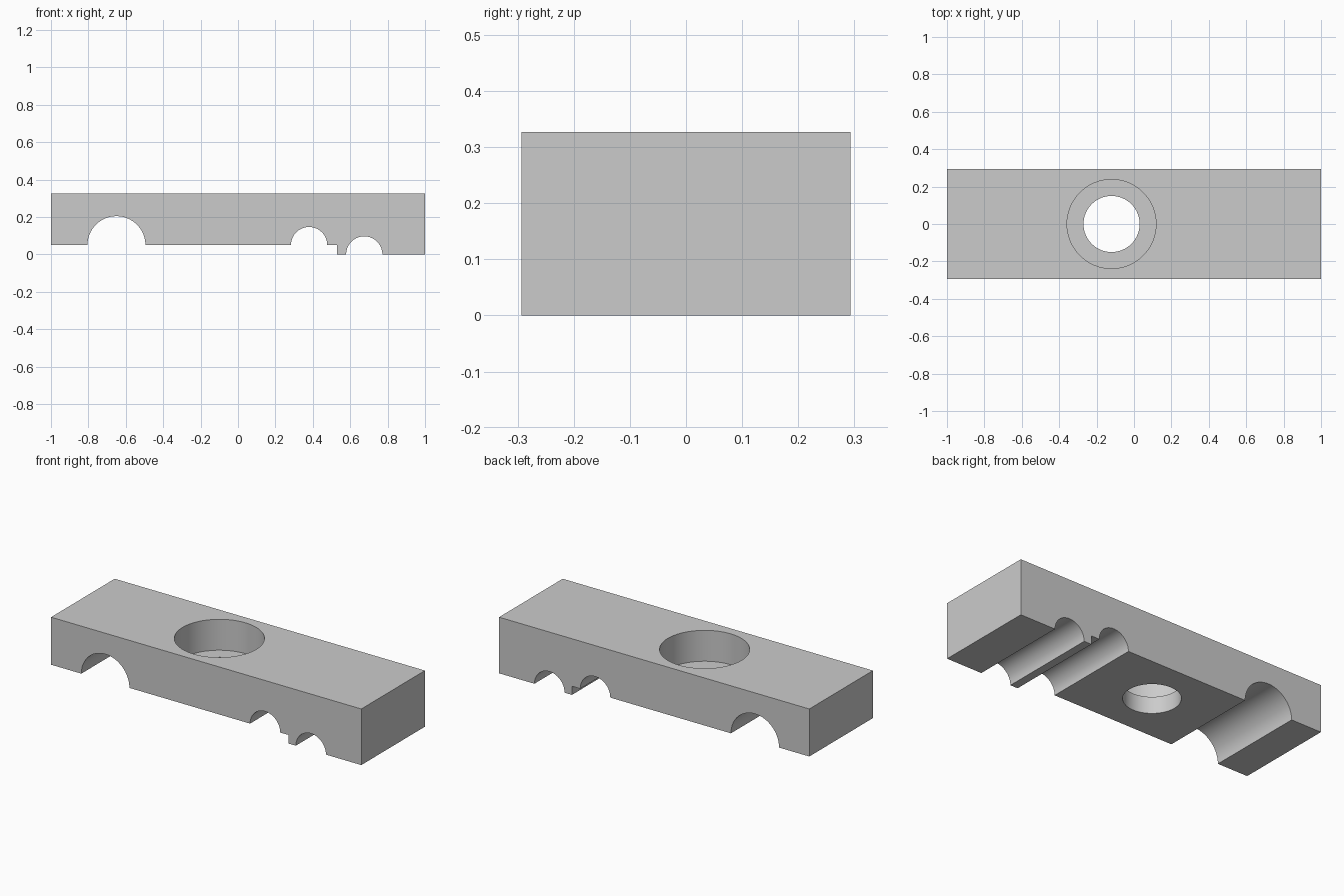
import bpy, bmesh, math

if "Cube" in bpy.data.objects:
    bpy.data.objects.remove(bpy.data.objects["Cube"], do_unlink=True)

HALF_DEPTH, HEIGHT, STEP = 0.293, 0.327, 0.05
HOLE_X, SEAT_Z = -0.12, 0.147


def grey_material():
    mat = bpy.data.materials.new("light grey")
    color = (0.6, 0.6, 0.6, 1)
    mat.use_nodes = True
    mat.diffuse_color = color
    mat.node_tree.nodes["Principled BSDF"].inputs["Base Color"].default_value = color
    return mat


def arch(x, z, radius, steps=32):
    """Half-round groove, from its left foot to its right foot."""
    angles = [math.pi * (1 - i / steps) for i in range(steps + 1)]
    return [(x + radius * math.cos(a), z + radius * math.sin(a)) for a in angles]


def cutter(name, radius, low, high):
    bpy.ops.mesh.primitive_cylinder_add(vertices=64, radius=radius, depth=high - low,
                                        location=(HOLE_X, 0, (low + high) / 2))
    obj = bpy.context.object
    obj.name = name
    return obj


# Block: side profile with three grooves and a stepped underside
profile = [(-1, HEIGHT), (-1, STEP)]
profile += arch(-0.65, STEP, 0.155)
profile += arch(0.38, STEP, 0.097)
profile += [(0.53, STEP), (0.53, 0)]
profile += arch(0.675, 0, 0.097)
profile += [(1, 0), (1, HEIGHT)]

bm = bmesh.new()
face = bm.faces.new([bm.verts.new((x, -HALF_DEPTH, z)) for x, z in profile])
result = bmesh.ops.extrude_face_region(bm, geom=[face])
moved = [v for v in result["geom"] if isinstance(v, bmesh.types.BMVert)]
bmesh.ops.translate(bm, verts=moved, vec=(0, 2 * HALF_DEPTH, 0))
bmesh.ops.recalc_face_normals(bm, faces=bm.faces)
mesh = bpy.data.meshes.new("clamp_block")
bm.to_mesh(mesh)
bm.free()
block = bpy.data.objects.new("clamp_block", mesh)
bpy.context.collection.objects.link(block)
mesh.materials.append(grey_material())

# Counterbored screw hole
for name, radius, low in (("counterbore_cutter", 0.238, SEAT_Z), ("bore_cutter", 0.15, -0.2)):
    tool = cutter(name, radius, low, HEIGHT + 0.2)
    mod = block.modifiers.new(name, "BOOLEAN")
    mod.operation = "DIFFERENCE"
    mod.solver = "EXACT"
    mod.object = tool
    bpy.ops.object.select_all(action="DESELECT")
    block.select_set(True)
    bpy.context.view_layer.objects.active = block
    bpy.ops.object.modifier_apply(modifier=name)
    bpy.data.objects.remove(tool, do_unlink=True)

# Smooth round walls, crisp edges
bpy.ops.object.shade_smooth_by_angle(angle=math.radians(30))
